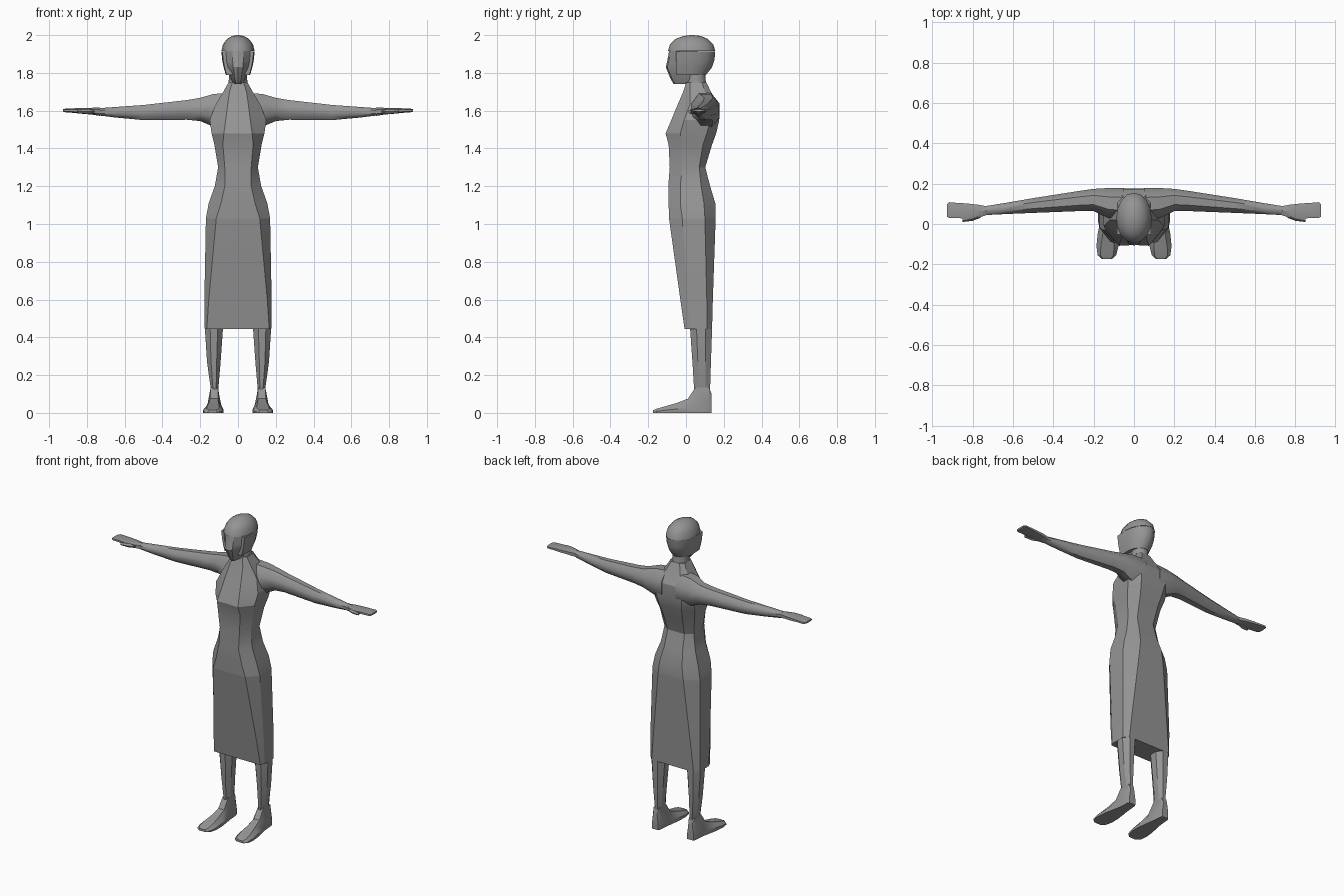
import bpy, bmesh, math
from mathutils import Vector

grey = bpy.data.materials.new("plain grey")
grey.diffuse_color = (0.30, 0.30, 0.30, 1)


def loft(name, rings, angle=25, mirror=False):
    """Skin a list of equal-length point rings, cap both ends."""
    bm = bmesh.new()
    vs = [[bm.verts.new(p) for p in r] for r in rings]
    n = len(rings[0])
    for a, b in zip(vs, vs[1:]):
        for i in range(n):
            j = (i + 1) % n
            bm.faces.new((a[i], a[j], b[j], b[i]))
    bm.faces.new(vs[0])
    bm.faces.new(vs[-1])
    bmesh.ops.recalc_face_normals(bm, faces=bm.faces)
    me = bpy.data.meshes.new(name)
    bm.to_mesh(me)
    bm.free()
    me.materials.append(grey)
    ob = bpy.data.objects.new(name, me)
    bpy.context.collection.objects.link(ob)
    bpy.ops.object.select_all(action='DESELECT')
    ob.select_set(True)
    bpy.context.view_layer.objects.active = ob
    bpy.ops.object.shade_smooth_by_angle(angle=math.radians(angle))
    if mirror:
        m = ob.modifiers.new("mirror", 'MIRROR')
        m.use_clip = False
    return ob


def body_ring(z, xf, yf, xs, y1, y2, xb, yb, dip=0.0):
    """Ten-sided symmetric section: front panel, sides, back panel."""
    half = [(xf, yf), (xs, y1), (xs, y2), (xb, yb)]
    pts = [(0, yf + dip)] + half + [(0, yb)] + [(-x, y) for x, y in reversed(half)]
    return [(x, y, z) for x, y in pts]


def oval(n, x0, x1, y0, y1, z, turn=0.5):
    """Horizontal n-gon inside a box."""
    c = math.cos(math.pi / n) if turn else 1
    return [((x0 + x1) / 2 + (x1 - x0) / 2 * math.cos(2 * math.pi * (i + turn) / n) / c,
             (y0 + y1) / 2 + (y1 - y0) / 2 * math.sin(2 * math.pi * (i + turn) / n) / c, z)
            for i in range(n)]


def oval_x(n, x, y0, y1, z0, z1, turn=0.5):
    """The same n-gon, standing across the x axis."""
    return [(x, p[0], p[1]) for p in oval(n, y0, y1, z0, z1, 0, turn)]


# skirt
hip = body_ring(1.03, .115, -.09, .17, -.02, .10, .09, .157)
loft("skirt", [
    body_ring(.445, .165, -.008, .176, .02, .11, .15, .138),
    body_ring(.60, .155, -.03, .178, .01, .11, .135, .142),
    hip], 20)

# bodice and shoulders
loft("bodice", [
    hip,
    body_ring(1.11, .09, -.092, .155, -.03, .095, .08, .155),
    body_ring(1.20, .07, -.094, .123, -.03, .08, .065, .128),
    body_ring(1.30, .07, -.086, .105, -.02, .07, .06, .102),
    body_ring(1.42, .08, -.092, .125, -.02, .09, .07, .138),
    body_ring(1.48, .075, -.108, .14, -.03, .11, .08, .16, .004),
    body_ring(1.55, .065, -.078, .15, -.01, .13, .09, .176),
    body_ring(1.63, .055, -.045, .12, .02, .14, .09, .174),
    body_ring(1.70, .045, -.015, .078, .02, .10, .05, .132),
    body_ring(1.75, .03, .002, .05, .02, .085, .03, .108)], 25)

# neck
loft("neck", [oval(10, -.055, .055, -.004, .115, 1.72, 0),
              oval(10, -.048, .048, 0, .105, 1.77, 0),
              oval(10, -.048, .048, 0, .105, 1.83, 0)], 40)

# arms, tapering from the shoulder to the wrist
loft("arm", [oval_x(8, x, *r) for x, r in [
    (.05, (.02, .178, 1.50, 1.695)), (.13, (.03, .178, 1.515, 1.688)),
    (.20, (.064, .174, 1.545, 1.668)), (.27, (.064, .164, 1.552, 1.656)),
    (.50, (.055, .128, 1.550, 1.630)), (.64, (.049, .104, 1.563, 1.620)),
    (.74, (.044, .088, 1.575, 1.613))]], 45, True)

# hands and thumbs
loft("hand", [oval_x(6, x, *r) for x, r in [
    (.73, (.044, .088, 1.575, 1.613)), (.775, (.030, .096, 1.582, 1.613)),
    (.83, (.024, .102, 1.586, 1.612)), (.87, (.030, .104, 1.590, 1.611)),
    (.915, (.030, .108, 1.593, 1.609)), (.927, (.036, .098, 1.596, 1.607))]], 30, True)
loft("thumb", [oval_x(5, x, *r) for x, r in [
    (.76, (.034, .06, 1.585, 1.608)), (.80, (.018, .04, 1.585, 1.605)),
    (.85, (.012, .03, 1.588, 1.602))]], 30, True)

# legs
loft("leg", [oval(8, *r) for r in [
    (.105, .140, .046, .125, .10), (.103, .146, .042, .128, .14),
    (.092, .164, .034, .132, .27), (.080, .175, .022, .138, .44),
    (.080, .172, .022, .136, .52)]], 25, True)


# feet, sectioned from heel to toe
def foot_ring(y, x0, x1, top, h):
    m, w = (x0 + x1) / 2, (x1 - x0) * top / 2
    return [(x0, y, 0), (x1, y, 0), (x1, y, h * .4), (m + w, y, h),
            (m - w, y, h), (x0, y, h * .4)]


loft("foot", [foot_ring(*r) for r in [
    (.136, .104, .148, .6, .10), (.122, .098, .154, .7, .135),
    (.05, .092, .160, .55, .135), (.01, .086, .168, .5, .075),
    (-.05, .078, .180, .5, .052), (-.11, .077, .186, .6, .035),
    (-.155, .088, .180, .7, .022), (-.174, .110, .158, .8, .014)]], 28, True)

# face, with a centre ridge
face = [(1.742, .022, -.066, .02), (1.765, .036, -.080, 0), (1.83, .058, -.107, -.045),
        (1.86, .062, -.100, -.05), (1.915, .066, -.090, -.05)]
loft("face", [[(0, yf, z), (w * .45, yf + .008, z), (w, ys, z), (w * .8, .06, z),
               (-w * .8, .06, z), (-w, ys, z), (-w * .45, yf + .008, z)]
              for z, w, yf, ys in face], 25)

# hair cap: open at the face below the fringe, full above it
cap = [(1.788, .064, -.052, .105), (1.83, .076, -.052, .138), (1.87, .084, -.052, .151),
       (1.914, .088, -.052, .155)]
crown = [(1.915, .088, -.096, .155), (1.95, .080, -.085, .145), (1.98, .058, -.055, .115),
         (1.995, .032, -.015, .08), (2.0, .008, .022, .042)]


def cap_ring(z, w, y0, y1):
    mid = .02
    back = [(w * math.cos(a), mid + (y1 - mid) * math.sin(a), z)
            for a in [math.pi * i / 8 for i in range(9)]]
    return back + [(-w * .94, y0, z), (w * .94, y0, z)]


loft("hair_sides", [cap_ring(*r) for r in cap], 40)
loft("hair_crown", [oval(16, -w, w, y0, y1, z, 0) for z, w, y0, y1 in crown], 40)
